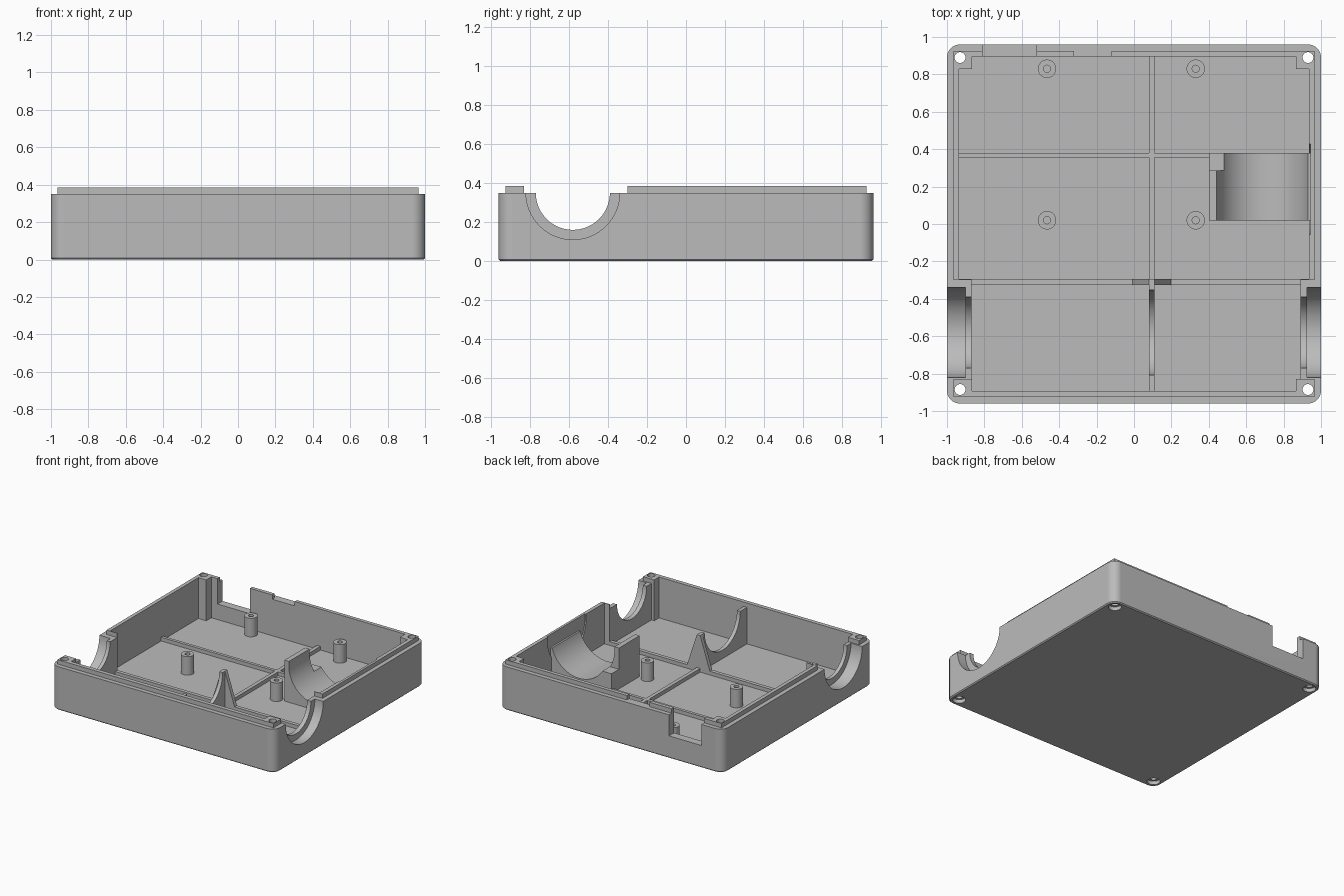
import bpy, bmesh, math
from mathutils import Matrix, Vector

cube = bpy.data.objects.get("Cube")
if cube:
    bpy.data.objects.remove(cube)

plastic = bpy.data.materials.new("grey plastic")
plastic.use_nodes = True
GREY = (0.5, 0.5, 0.5, 1)
plastic.diffuse_color = GREY
plastic.node_tree.nodes["Principled BSDF"].inputs["Base Color"].default_value = GREY

FLOOR, RIM, LIP = 0.055, 0.35, 0.385


def finish_mesh(name, bm):
    bmesh.ops.recalc_face_normals(bm, faces=bm.faces)
    mesh = bpy.data.meshes.new(name)
    bm.to_mesh(mesh)
    bm.free()
    obj = bpy.data.objects.new(name, mesh)
    obj.data.materials.append(plastic)
    bpy.context.collection.objects.link(obj)
    return obj


def box(name, xs, ys, zs):
    bm = bmesh.new()
    size = [b - a for a, b in (xs, ys, zs)]
    mid = [(a + b) / 2 for a, b in (xs, ys, zs)]
    bmesh.ops.create_cube(bm, size=1, matrix=Matrix.Translation(mid) @ Matrix.Diagonal((*size, 1)))
    return finish_mesh(name, bm)


def rod(name, start, end, r1, r2=None, segments=64):
    a, b = Vector(start), Vector(end)
    turn = (b - a).to_track_quat("Z", "Y").to_matrix().to_4x4()
    bm = bmesh.new()
    bmesh.ops.create_cone(bm, cap_ends=True, segments=segments, radius1=r1,
                          radius2=r1 if r2 is None else r2, depth=(b - a).length,
                          matrix=Matrix.Translation((a + b) / 2) @ turn)
    return finish_mesh(name, bm)


def combine(target, tools, operation="DIFFERENCE"):
    for tool in tools:
        mod = target.modifiers.new("cut", "BOOLEAN")
        mod.operation, mod.solver, mod.object = operation, "EXACT", tool
        bpy.context.view_layer.objects.active = target
        bpy.ops.object.modifier_apply(modifier=mod.name)
        bpy.data.objects.remove(tool)


def smooth(obj):
    bpy.ops.object.select_all(action="DESELECT")
    obj.select_set(True)
    bpy.context.view_layer.objects.active = obj
    bpy.ops.object.shade_smooth_by_angle(angle=math.radians(30))
    obj.modifiers.new("even shading", "WEIGHTED_NORMAL").keep_sharp = True


# Case: rounded block with a slim chamfer underneath
case = box("case", (-1, 1), (-0.96, 0.96), (0, RIM))
bm = bmesh.new()
bm.from_mesh(case.data)
upright = [e for e in bm.edges if abs(e.verts[0].co.z - e.verts[1].co.z) > 0.1]
bmesh.ops.bevel(bm, geom=upright, offset=0.07, segments=8, profile=0.5, affect="EDGES")
under = [e for e in bm.edges if all(v.co.z < 0.001 for v in e.verts)]
bmesh.ops.bevel(bm, geom=under, offset=0.008, segments=1, affect="EDGES")
bm.to_mesh(case.data)
bm.free()

# Raised lip around the rim
combine(case, [box("lip", (-0.965, 0.965), (-0.925, 0.925), (0.2, LIP))], "UNION")

# Hollow interior, leaving corner bosses and thicker walls in the front bay
depth = (FLOOR, 0.6)
combine(case, [
    box("main_cavity", (-0.935, 0.935), (-0.295, 0.83), depth),
    box("long_cavity", (-0.865, 0.865), (-0.892, 0.895), depth),
    box("front_cavity", (-0.87, 0.89), (-0.83, -0.2), depth),
])

# Stepped half-round openings in both sides, with the lip removed there
AXIS_Y = -0.58
for side, step in ((1, 0.925), (-1, 0.9)):
    combine(case, [
        box("lip_gap", sorted((side * 0.8, side * 1.1)), (-0.83, -0.3), (RIM, 0.5)),
        rod("outer_arc", (side * step, AXIS_Y, RIM), (side * 1.1, AXIS_Y, RIM), 0.24),
        rod("inner_arc", (side * 0.8, AXIS_Y, RIM), (side * 0.95, AXIS_Y, RIM), 0.19),
    ])

# Rear connector notch, rear lip gap and round recess in the left wall
combine(case, [
    box("connector_notch", (-0.81, -0.52), (0.85, 1.1), (0.18, 0.6)),
    box("rear_lip_gap", (-0.32, -0.12), (0.85, 1.1), (RIM, 0.6)),
    rod("wall_recess", (0.8, 0.185, RIM), (0.945, 0.185, RIM), 0.245),
])

# Countersunk screw holes through the corners
for x in (-0.93, 0.93):
    for y in (-0.885, 0.89):
        combine(case, [
            rod("screw_hole", (x, y, -0.1), (x, y, 0.6), 0.029, segments=32),
            rod("screw_head", (x, y, -0.01), (x, y, 0.03), 0.048, segments=32),
        ])
smooth(case)

# Low ribs on the floor
rib_z = (0.03, 0.085)
ribs = box("floor_ribs", (0.08, 0.11), (-0.3, 0.9), rib_z)
combine(ribs, [
    box("rear_rib", (-0.94, 0.41), (0.355, 0.38), rib_z),
    box("front_rib", (-0.88, 0.9), (-0.325, -0.295), rib_z),
], "UNION")

# Central half-round support
support = box("centre_support", (0.08, 0.11), (-0.9, -0.295), (0.03, RIM))
combine(support, [rod("support_arc", (0, AXIS_Y, RIM), (0.2, AXIS_Y, RIM), 0.227)])
smooth(support)

# Tapered gusset behind the support
bm = bmesh.new()
outline = [(-0.02, FLOOR - 0.01), (0.21, FLOOR - 0.01), (0.11, RIM), (0.08, RIM)]
face = bm.faces.new([bm.verts.new((x, -0.325, z)) for x, z in outline])
grown = bmesh.ops.extrude_face_region(bm, geom=[face])["geom"]
bmesh.ops.translate(bm, vec=(0, 0.03, 0), verts=[v for v in grown if isinstance(v, bmesh.types.BMVert)])
finish_mesh("support_gusset", bm)

# Board standoffs with pilot holes
for i, (x, y) in enumerate((x, y) for x in (-0.465, 0.33) for y in (0.02, 0.83)):
    post = rod(f"standoff_{i + 1}", (x, y, 0.04), (x, y, 0.205), 0.049, segments=32)
    combine(post, [rod("pilot_hole", (x, y, FLOOR), (x, y, 0.3), 0.019, segments=24)])
    smooth(post)

# Half-round cradle against the left wall
cradle = box("side_cradle", (0.4, 0.947), (0.02, 0.38), (0.03, LIP))
combine(cradle, [
    rod("cradle_arc", (0.69, -0.1, RIM), (0.69, 0.5, RIM), 0.25, segments=96),
    box("cradle_opening", (0.44, 1), (-0.1, 0.5), (RIM, 0.6)),
    box("wall_sliver", (0.93, 1), (-0.1, 0.5), (0.28, 0.6)),
    box("corner_step", (0.3, 0.48), (0.285, 0.5), (0.214, 0.6)),
])
smooth(cradle)
